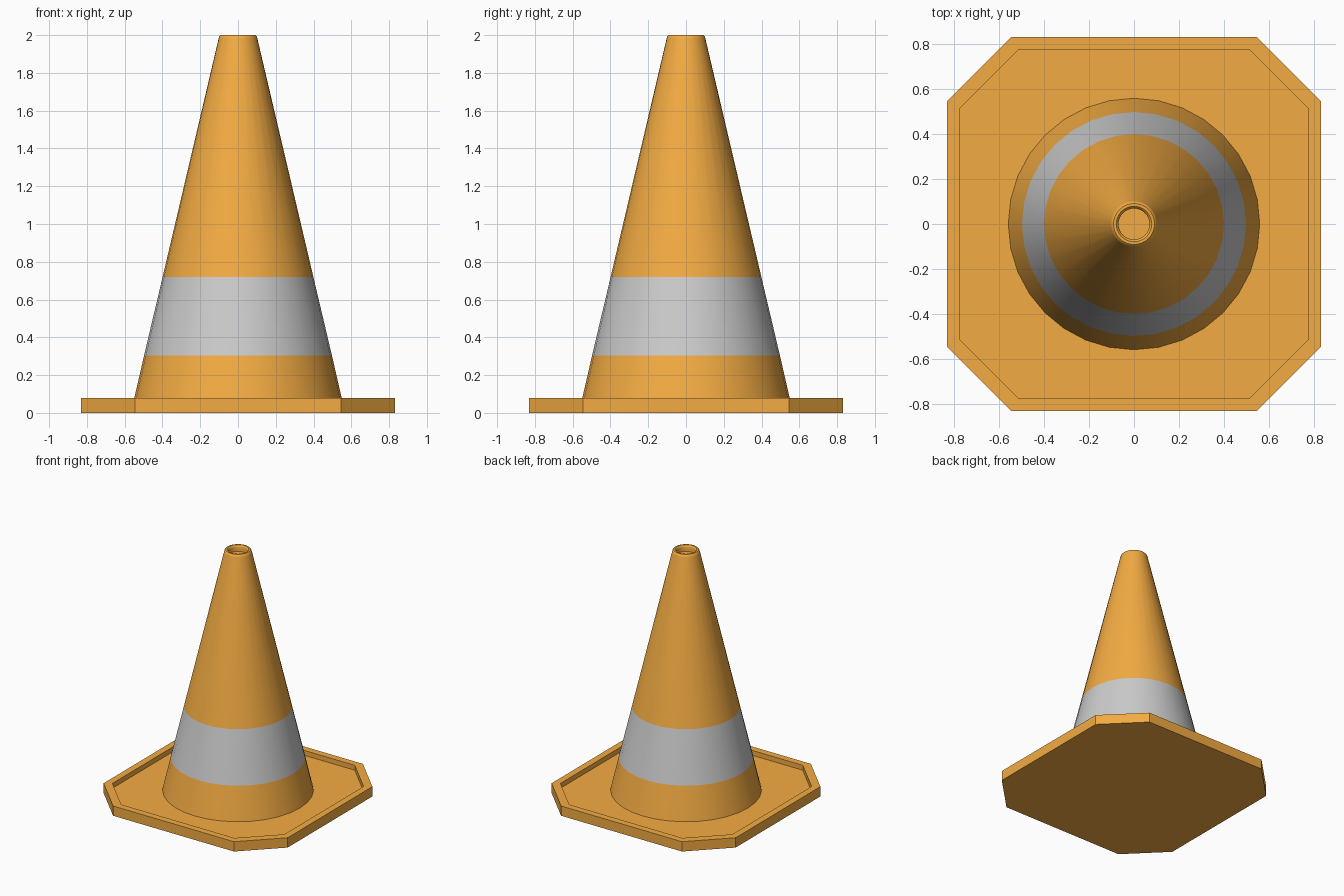
import bpy, bmesh, math

if "Cube" in bpy.data.objects:
    bpy.data.objects.remove(bpy.data.objects["Cube"])

SEGS = 32


def material(name, rgb):
    m = bpy.data.materials.new(name)
    m.diffuse_color = (*rgb, 1)
    m.use_nodes = True
    m.node_tree.nodes["Principled BSDF"].inputs["Base Color"].default_value = m.diffuse_color
    return m


orange = material("orange", (0.9, 0.41, 0.055))
white = material("reflective_grey", (0.8, 0.8, 0.8))


def finish(name, bm, mats):
    bmesh.ops.recalc_face_normals(bm, faces=bm.faces)
    me = bpy.data.meshes.new(name)
    bm.to_mesh(me)
    bm.free()
    for m in mats:
        me.materials.append(m)
    ob = bpy.data.objects.new(name, me)
    bpy.context.collection.objects.link(ob)
    return ob


def loft(bm, loops):
    """Skin a stack of closed point loops; returns vertex rings and face rows."""
    rings = [[bm.verts.new(p) for p in loop] for loop in loops]
    rows = []
    for a, b in zip(rings, rings[1:]):
        n = len(a)
        rows.append([bm.faces.new((a[i], a[(i + 1) % n], b[(i + 1) % n], b[i]))
                     for i in range(n)])
    return rings, rows


def octagon(h, c, z):
    return [(x, y, z) for x, y in ((h, -c), (h, c), (c, h), (-c, h),
                                   (-h, c), (-h, -c), (-c, -h), (c, -h))]


def circle(r, z):
    return [(r * math.cos(2 * math.pi * i / SEGS),
             r * math.sin(2 * math.pi * i / SEGS), z) for i in range(SEGS)]


# Base plate: chamfered square with a raised rim around a sunken floor
FLOOR = 0.04
bm = bmesh.new()
rings, _ = loft(bm, [octagon(0.83, 0.545, 0), octagon(0.83, 0.545, 0.08),
                     octagon(0.775, 0.51, 0.08), octagon(0.775, 0.51, FLOOR)])
bm.faces.new(rings[0][::-1])
bm.faces.new(rings[-1])
finish("base_plate", bm, [orange])

# Cone body: tapered wall with a grey band, rounded lip and shallow top recess
profile = [(0.558, FLOOR), (0.497, 0.305), (0.399, 0.72), (0.103, 1.98),
           (0.099, 1.993), (0.091, 2.0), (0.079, 2.0), (0.072, 1.994),
           (0.069, 1.983), (0.069, 1.95)]
bm = bmesh.new()
rings, rows = loft(bm, [circle(r, z) for r, z in profile])
bm.faces.new(rings[-1])
for f in rows[1]:
    f.material_index = 1
cone = finish("cone_body", bm, [orange, white])

bpy.context.view_layer.objects.active = cone
cone.select_set(True)
bpy.ops.object.shade_smooth_by_angle(angle=math.radians(40))
